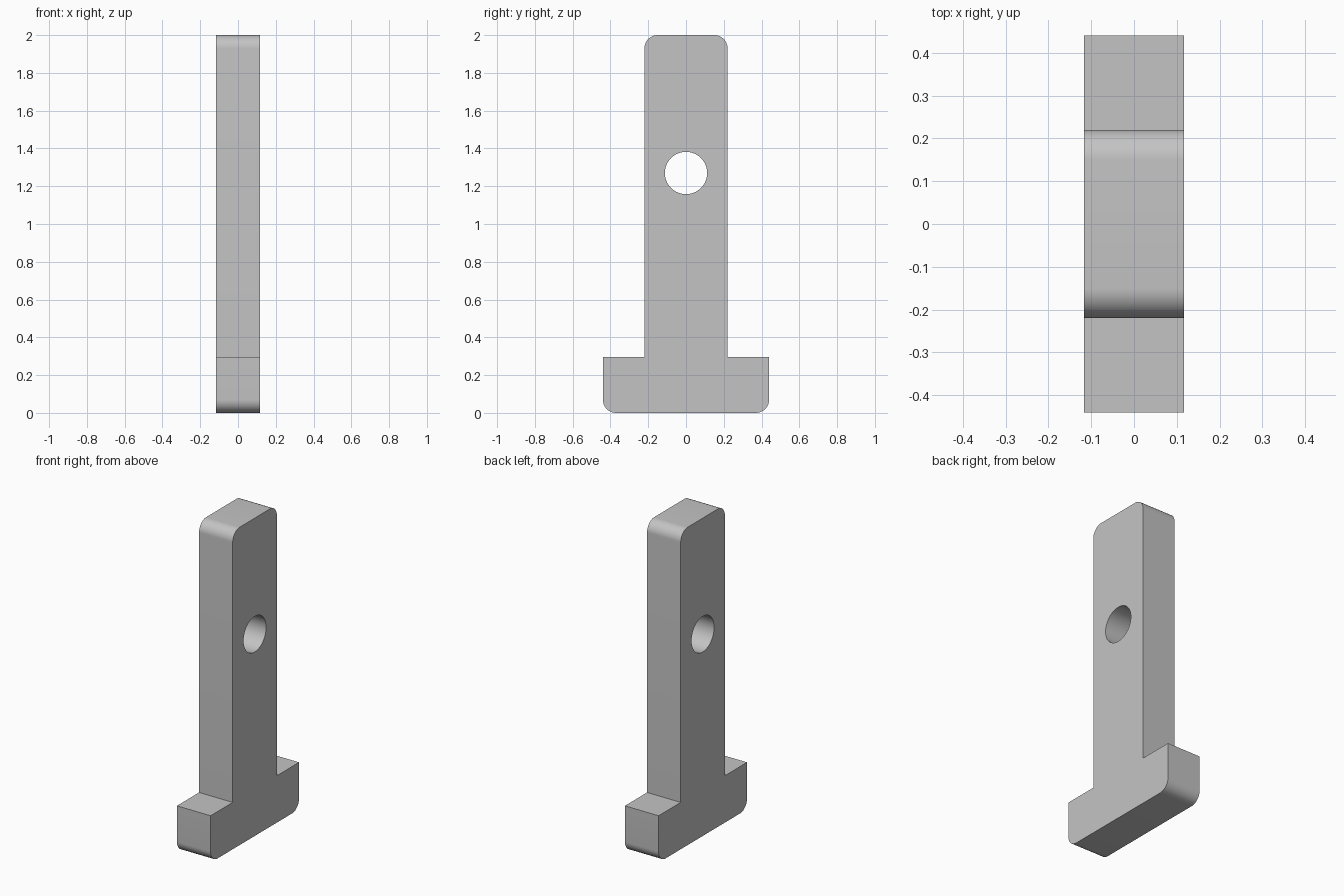
import bpy
import bmesh
import math

cube = bpy.data.objects.get("Cube")
if cube:
    bpy.data.objects.remove(cube, do_unlink=True)

HALF_THICK = 0.117
STEM, FOOT = 0.22, 0.44
FOOT_TOP, TOP = 0.295, 2.0
RADIUS = 0.07
HOLE_Z, HOLE_R = 1.27, 0.112

grey = bpy.data.materials.new("plain_grey")
grey.use_nodes = True
colour = (0.55, 0.55, 0.55, 1)
grey.diffuse_color = colour
grey.node_tree.nodes["Principled BSDF"].inputs["Base Color"].default_value = colour


def corner(y, z, start, steps=12):
    """Quarter-circle fillet around a centre, starting at an angle in degrees."""
    angles = [math.radians(start + 90 * i / steps) for i in range(steps + 1)]
    return [(y + RADIUS * math.cos(a), z + RADIUS * math.sin(a)) for a in angles]


# Right half of the inverted T outline, mirrored for the other half
half = corner(FOOT - RADIUS, RADIUS, -90)
half += [(FOOT, FOOT_TOP), (STEM, FOOT_TOP)]
half += corner(STEM - RADIUS, TOP - RADIUS, 0)
outline = half + [(-y, z) for y, z in reversed(half)]

# Solid plate: extrude the outline across the thickness
bm = bmesh.new()
face = bm.faces.new([bm.verts.new((-HALF_THICK, y, z)) for y, z in outline])
extruded = bmesh.ops.extrude_face_region(bm, geom=[face])
moved = [v for v in extruded["geom"] if isinstance(v, bmesh.types.BMVert)]
bmesh.ops.translate(bm, verts=moved, vec=(2 * HALF_THICK, 0, 0))
bmesh.ops.recalc_face_normals(bm, faces=bm.faces)
mesh = bpy.data.meshes.new("t_shaped_plate")
bm.to_mesh(mesh)
bm.free()
plate = bpy.data.objects.new("t_shaped_plate", mesh)
bpy.context.collection.objects.link(plate)
mesh.materials.append(grey)

# Round through-hole in the stem
bpy.ops.mesh.primitive_cylinder_add(vertices=64, radius=HOLE_R, depth=1,
                                    location=(0, 0, HOLE_Z),
                                    rotation=(0, math.pi / 2, 0))
cutter = bpy.context.object
cutter.name = "hole_cutter"
cutter.hide_render = True
cutter.data.materials.append(grey)

bpy.ops.object.select_all(action="DESELECT")
plate.select_set(True)
bpy.context.view_layer.objects.active = plate
cut = plate.modifiers.new("hole", "BOOLEAN")
cut.operation = "DIFFERENCE"
cut.solver = "EXACT"
cut.object = cutter
bpy.ops.object.modifier_apply(modifier=cut.name)
bpy.data.objects.remove(cutter, do_unlink=True)

# Smooth fillets and bore, crisp outer edges
bpy.ops.object.shade_smooth_by_angle(angle=math.radians(30))
